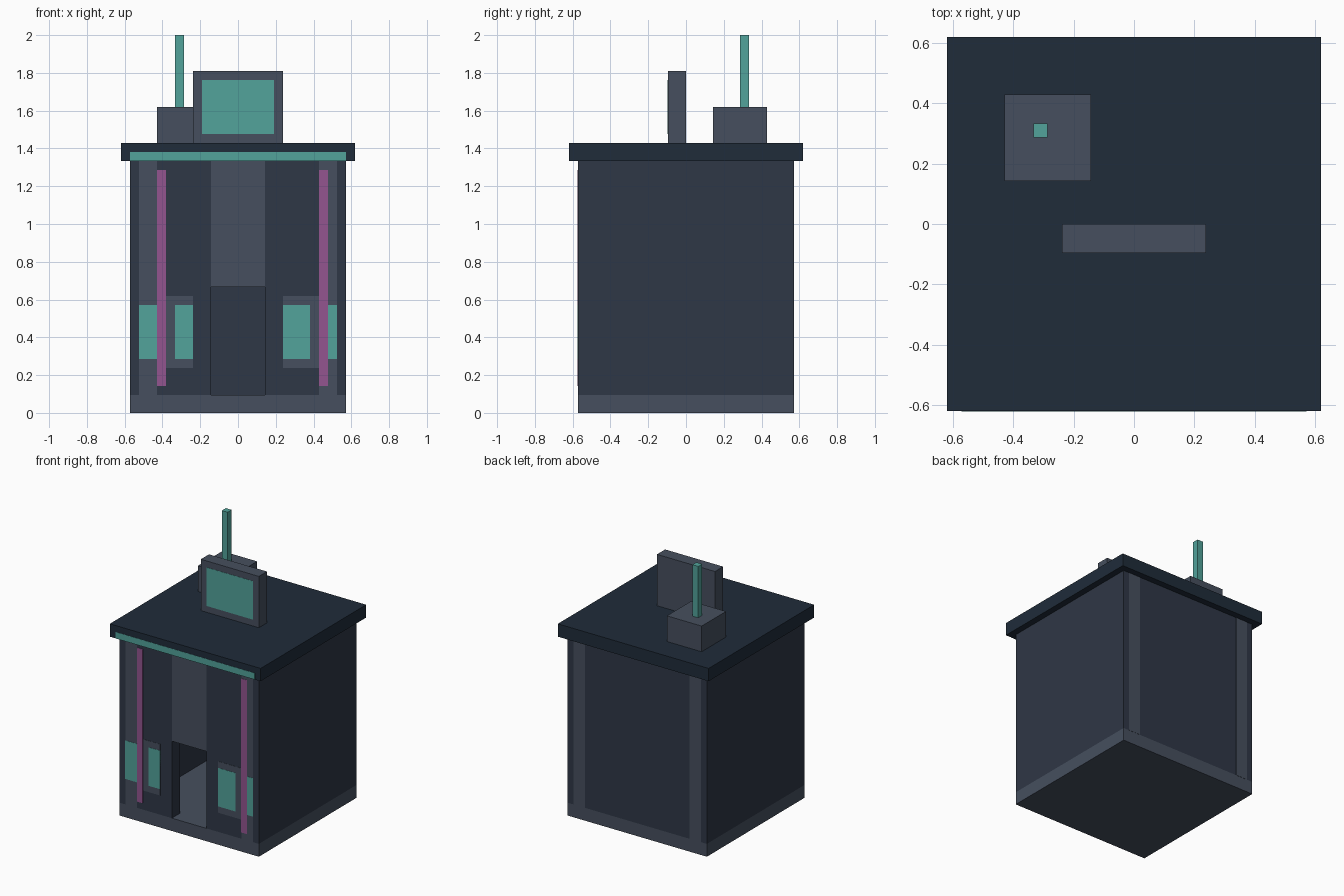
import bpy, bmesh
from mathutils import Matrix, Vector

if "Cube" in bpy.data.objects:
    bpy.data.objects.remove(bpy.data.objects["Cube"])

U = 1 / 21          # block size: the model is laid out on a 42-unit-high grid
EPS = 0.03          # tiny layer offset (in blocks) for flush coloured inlays


def material(name, rgb):
    m = bpy.data.materials.new(name)
    m.diffuse_color = (*rgb, 1)
    m.use_nodes = True
    m.node_tree.nodes["Principled BSDF"].inputs["Base Color"].default_value = m.diffuse_color
    return m


WALL = material("wall_dark", (0.028, 0.038, 0.061))
TRIM = material("trim_grey", (0.061, 0.078, 0.112))
ROOF = material("roof_navy", (0.014, 0.025, 0.042))
TEAL = material("teal_glow", (0.084, 0.366, 0.328))
PINK = material("pink_glow", (0.292, 0.089, 0.279))


def box(name, x, y, z, mat):
    """Box from (min, max) ranges given in blocks."""
    lo, hi = (Vector(v) * U for v in zip(x, y, z))
    bm = bmesh.new()
    bmesh.ops.create_cube(bm, size=1, matrix=Matrix.Translation((lo + hi) / 2)
                          @ Matrix.Diagonal((*(hi - lo), 1)))
    me = bpy.data.meshes.new(name)
    bm.to_mesh(me)
    bm.free()
    me.materials.append(mat)
    ob = bpy.data.objects.new(name, me)
    bpy.context.collection.objects.link(ob)
    return ob


def inlay(name, x, z, mat, layer=1, face=-12):
    """Thin coloured panel set into a front or back face."""
    s = -1 if face < 0 else 1
    y = sorted((face + s * EPS * layer, face - s * 0.5))
    box(name, x, y, z, mat)


# Base slab and hollow shell with a doorway
box("base", (-12, 12), (-12, 12), (0, 2), TRIM)
box("left_wall", (-12, -10), (-12, 12), (2, 28), WALL)
box("right_wall", (10, 12), (-12, 12), (2, 28), WALL)
box("back_wall", (-10, 10), (10, 12), (2, 28), WALL)
box("front_wall_left", (-10, -3), (-12, -10), (2, 28), WALL)
box("front_wall_right", (3, 10), (-12, -10), (2, 28), WALL)
box("door_header", (-3, 3), (-12, -10), (14, 28), TRIM)

# Corner pilasters, front and back
for side, x in (("left", (-11, -9)), ("right", (9, 11))):
    inlay(f"front_pilaster_{side}", x, (2, 28), TRIM)
    inlay(f"back_pilaster_{side}", x, (2, 28), TRIM, face=12)

# Window frames, panes and neon strips
for side, frame, panes, neon in (
        ("left", (-9, -5), ((-11, -9), (-7, -5)), (-9, -8)),
        ("right", (5, 9), ((5, 8), (10, 11)), (9, 10))):
    inlay(f"window_frame_{side}", frame, (5, 13), TRIM)
    for i, pane in enumerate(panes):
        inlay(f"window_pane_{side}_{i + 1}", pane, (6, 12), TEAL, 2)
    inlay(f"neon_strip_{side}", neon, (3, 27), PINK, 2)

# Roof with glowing front edge
box("roof", (-13, 13), (-13, 13), (28, 30), ROOF)
inlay("roof_light_strip", (-12, 12), (28, 29), TEAL, face=-13)

# Rooftop sign
box("sign_panel", (-5, 5), (-2, 0), (30, 38), TRIM)
inlay("sign_screen", (-4, 4), (31, 37), TEAL, face=-2)

# Rooftop utility box and antenna
box("roof_unit", (-9, -3), (3, 9), (30, 34), TRIM)
box("antenna", (-7, -6), (6, 7), (34, 42), TEAL)
